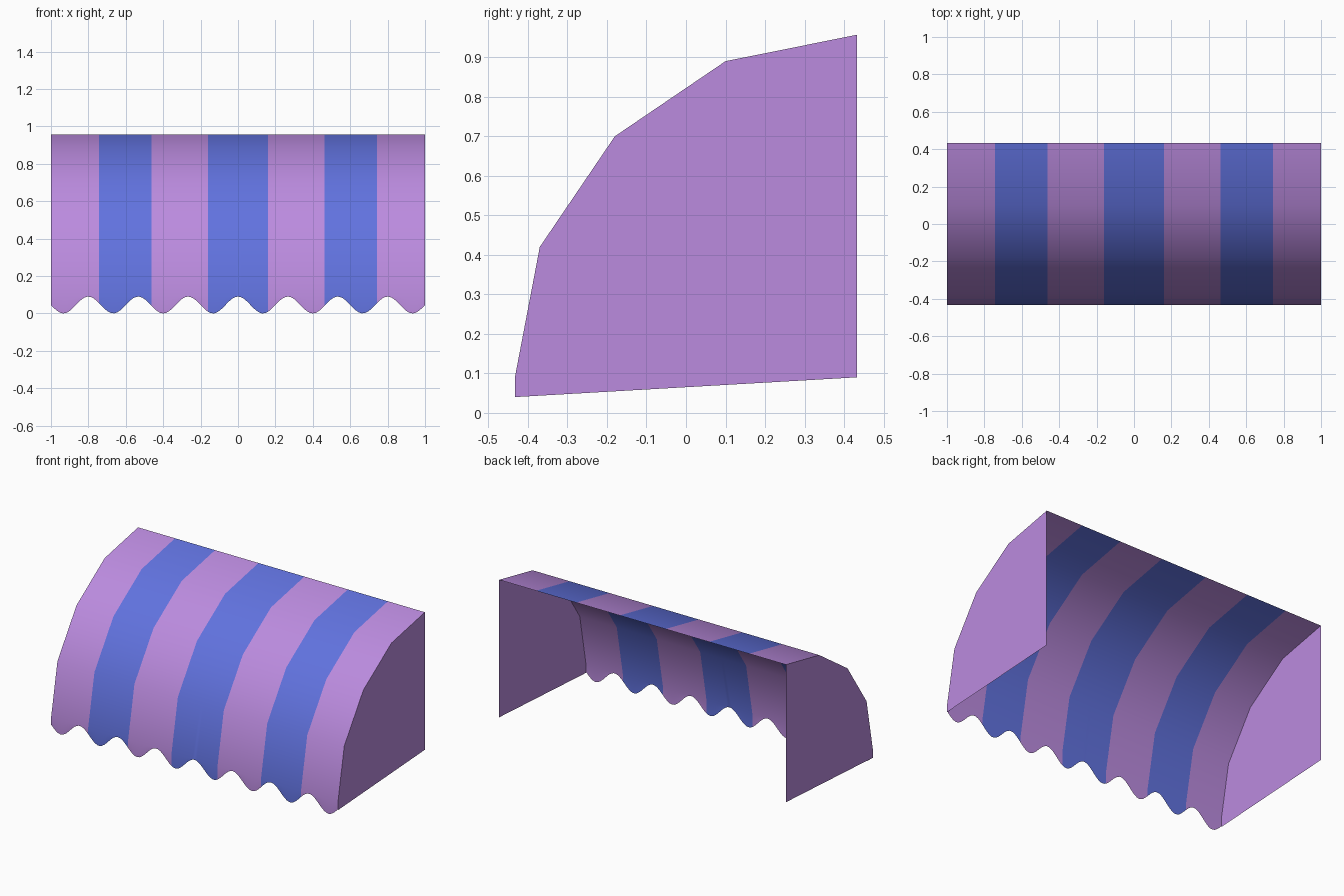
import bpy, bmesh, math

if "Cube" in bpy.data.objects:
    bpy.data.objects.remove(bpy.data.objects["Cube"])

ARC = [(-0.433, 0.09), (-0.37, 0.42), (-0.18, 0.70), (0.10, 0.89), (0.433, 0.957)]
STRIPES = [(-0.742, -0.463), (-0.16, 0.16), (0.463, 0.742)]
SCALLOPS = 7.5


def material(name, color):
    m = bpy.data.materials.new(name)
    m.diffuse_color = color
    m.use_nodes = True
    m.node_tree.nodes["Principled BSDF"].inputs["Base Color"].default_value = m.diffuse_color
    return m


purple = material("purple_cloth", (0.50, 0.26, 0.74, 1))
blue = material("blue_cloth", (0.12, 0.17, 0.74, 1))


def finish(name, bm, mats):
    mesh = bpy.data.meshes.new(name)
    bm.to_mesh(mesh)
    bm.free()
    for m in mats:
        mesh.materials.append(m)
    ob = bpy.data.objects.new(name, mesh)
    bpy.context.collection.objects.link(ob)
    return ob


def hem(x):
    return 0.045 + 0.045 * math.cos(math.pi * SCALLOPS * x)


# striped canopy with a scalloped hanging hem
edges = [-1.0] + [e for s in STRIPES for e in s] + [1.0]
xs = [-1.0]
for a, b in zip(edges, edges[1:]):
    n = math.ceil((b - a) / 0.0167)
    xs += [a + (b - a) * i / n for i in range(1, n + 1)]

bm = bmesh.new()
columns = [[bm.verts.new((x, y, z)) for y, z in [(ARC[0][0], hem(x))] + ARC] for x in xs]
for i, (left, right) in enumerate(zip(columns, columns[1:])):
    mid = (xs[i] + xs[i + 1]) / 2
    striped = any(a < mid < b for a, b in STRIPES)
    for j in range(len(ARC)):
        # drop the zero-height edge where a scallop peak meets the arc
        corners = [left[j], right[j], right[j + 1], left[j + 1]]
        if j == 0:
            if hem(xs[i]) > 0.08999:
                corners = [right[0], right[1], left[1]]
            elif hem(xs[i + 1]) > 0.08999:
                corners = [left[0], right[1], left[1]]
        f = bm.faces.new(corners)
        f.smooth = True
        f.material_index = int(striped)
bmesh.ops.delete(bm, geom=[v for v in bm.verts if not v.link_faces], context='VERTS')
finish("canopy", bm, [purple, blue])

# flat end panels, facing outward
for name, x in (("left_panel", -1.0), ("right_panel", 1.0)):
    bm = bmesh.new()
    outline = [(0.433, 0.09), *reversed(ARC), (-0.433, 0.04)]
    if x < 0:
        outline.reverse()
    bm.faces.new([bm.verts.new((x, y, z)) for y, z in outline])
    finish(name, bm, [purple])
